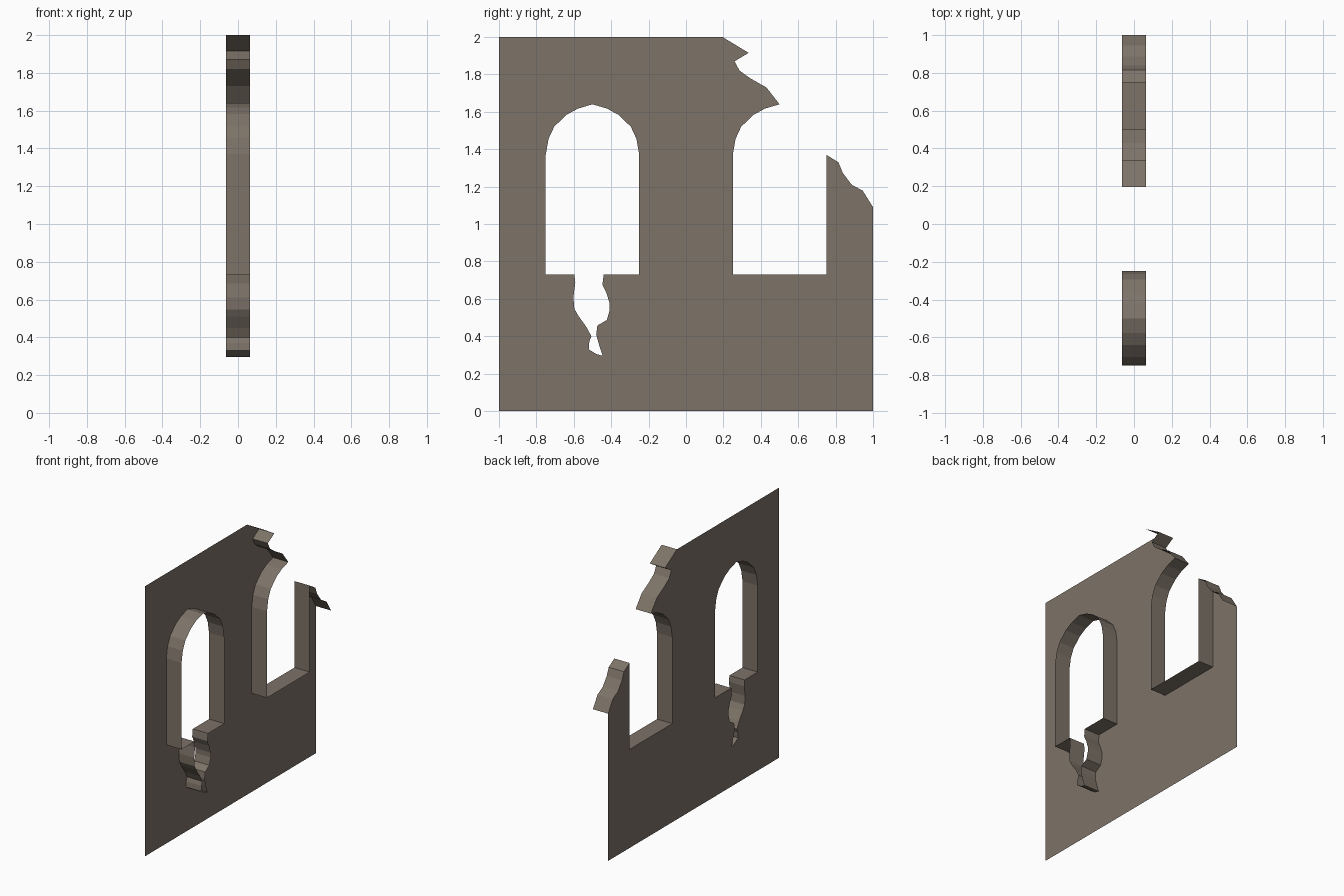
import bpy
from mathutils import Vector
from mathutils.geometry import tessellate_polygon

if "Cube" in bpy.data.objects:
    bpy.data.objects.remove(bpy.data.objects["Cube"])

BACK, FRONT = -0.0625, 0.0625   # wall skin sits at BACK, reveals reach to FRONT

stone = bpy.data.materials.new("warm grey stone")
stone.diffuse_color = (0.205, 0.171, 0.138, 1)
stone.use_nodes = True
stone.node_tree.nodes["Principled BSDF"].inputs["Base Color"].default_value = stone.diffuse_color


def make_object(name, verts, faces):
    mesh = bpy.data.meshes.new(name)
    mesh.from_pydata(verts, [], faces)
    mesh.materials.append(stone)
    mesh.update()
    obj = bpy.data.objects.new(name, mesh)
    bpy.context.collection.objects.link(obj)
    return obj


def reveal(name, path, closed=False):
    """Strip showing the wall thickness along a (y, z) path."""
    n = len(path)
    verts = [(x, y, z) for y, z in path for x in (BACK, FRONT)]
    faces = []
    for i in range(n if closed else n - 1):
        j = (i + 1) % n
        faces.append((2 * i, 2 * i + 1, 2 * j + 1, 2 * j))
    return make_object(name, verts, faces)


# Half of the pointed arch, from springing to apex, relative to window centre
half_arch = [(-0.25, 1.37), (-0.235, 1.455), (-0.205, 1.52),
             (-0.14, 1.583), (-0.078, 1.617), (0.0, 1.64)]
SILL = 0.73

# Whole window with a crack running down from its sill
left_half = [(y - 0.5, z) for y, z in half_arch]
right_half = [(-y - 0.5, z) for y, z in reversed(half_arch[:-1])]
crack = [(-0.44, SILL), (-0.447, 0.675), (-0.425, 0.63), (-0.408, 0.575),
         (-0.408, 0.54), (-0.423, 0.487), (-0.474, 0.457), (-0.48, 0.407),
         (-0.465, 0.355), (-0.445, 0.295), (-0.48, 0.305), (-0.52, 0.33),
         (-0.517, 0.37), (-0.506, 0.40), (-0.533, 0.45), (-0.576, 0.51),
         (-0.597, 0.547), (-0.602, 0.61), (-0.592, 0.685), (-0.597, SILL)]
window = ([(-0.75, SILL)] + left_half + right_half + [(-0.25, SILL)] + crack)

# Broken edge: ragged top, remaining half arch, sill, and broken jamb
ragged_top = [(0.195, 2.0), (0.335, 1.915), (0.26, 1.87), (0.286, 1.82),
              (0.345, 1.778), (0.43, 1.73)]
broken_arch = [(y + 0.5, z) for y, z in reversed(half_arch)]
ragged_jamb = [(0.75, 1.37), (0.815, 1.33), (0.838, 1.274), (0.886, 1.21),
               (0.945, 1.178), (1.0, 1.09)]
broken_edge = (ragged_top + broken_arch + [(0.25, SILL), (0.75, SILL)]
               + ragged_jamb)

# Wall skin: outline with the window cut out
outline = [(-1.0, 0.0), (-1.0, 2.0)] + broken_edge + [(1.0, 0.0)]
loops = [[Vector((y, z, 0)) for y, z in loop] for loop in (outline, window)]
tris = tessellate_polygon(loops)
make_object("wall_face", [(BACK, y, z) for y, z in outline + window],
            [tuple(t) for t in tris])

# Thickness strips around the openings
reveal("window_reveal", window, closed=True)
reveal("broken_edge_reveal", broken_edge)
